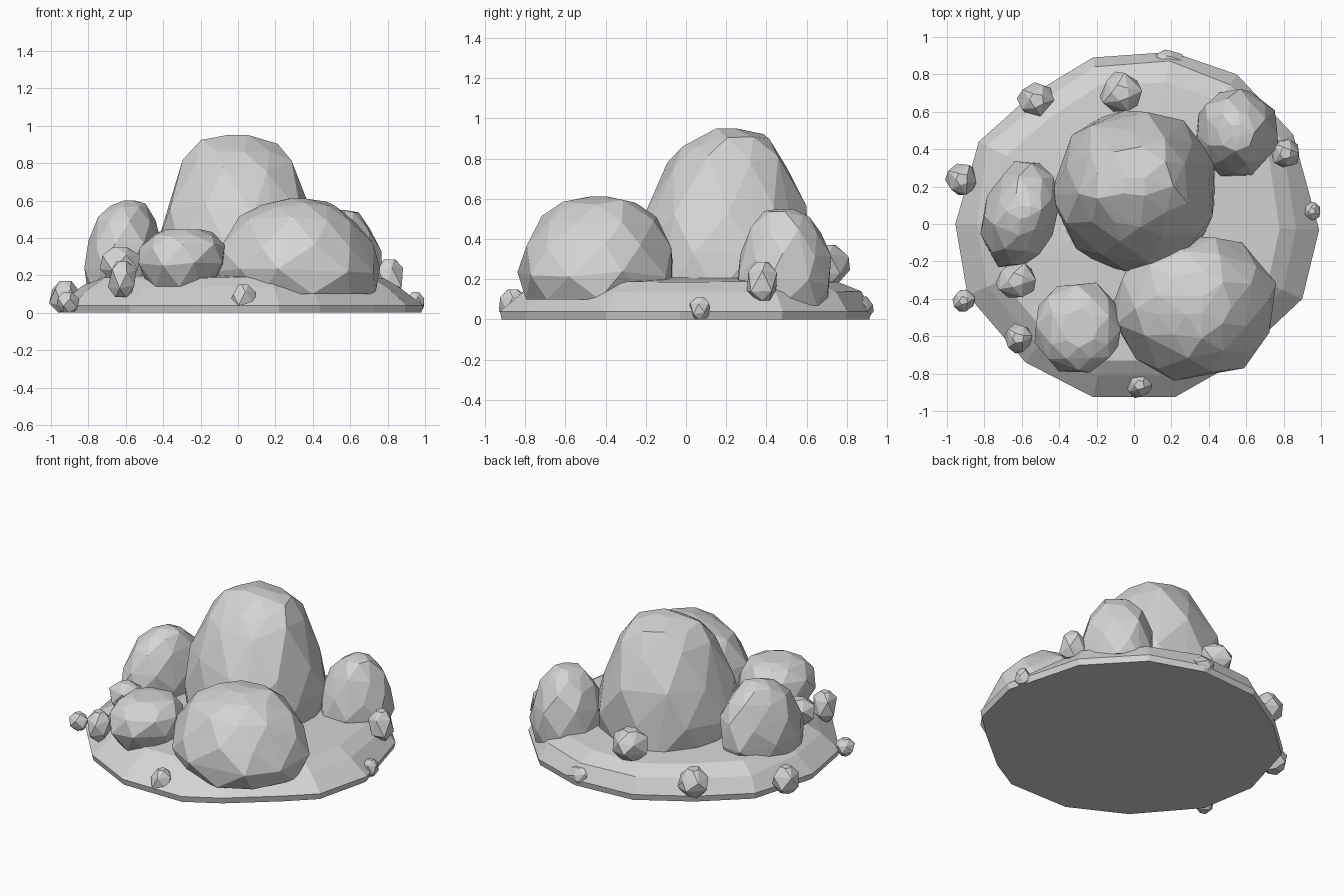
import bpy
import bmesh
import math
import random

default_cube = bpy.data.objects.get("Cube")
if default_cube:
    bpy.data.objects.remove(default_cube, do_unlink=True)

# One plain stone colour
stone = bpy.data.materials.new("stone grey")
stone.use_nodes = True
stone_colour = (0.66, 0.66, 0.66, 1)
stone.diffuse_color = stone_colour
stone.node_tree.nodes["Principled BSDF"].inputs["Base Color"].default_value = stone_colour

# Profiles: (share of height, share of width)
TALL = [(0, .96), (.25, 1), (.52, .9), (.8, .68), (.93, .48), (1, .16)]
ROUND = [(0, .92), (.25, 1.02), (.52, .95), (.78, .74), (.94, .46), (1, .16)]
BLUNT = [(0, .72), (.4, 1), (.72, .92), (.92, .7), (1, .4)]
PEBBLE = [(0, .5), (.3, 1), (.7, .95), (1, .4)]


def finish(name, bm):
    """Turn a bmesh into a flat-shaded stone object."""
    bmesh.ops.recalc_face_normals(bm, faces=bm.faces)
    mesh = bpy.data.meshes.new(name)
    bm.to_mesh(mesh)
    bm.free()
    mesh.materials.append(stone)
    obj = bpy.data.objects.new(name, mesh)
    bpy.context.collection.objects.link(obj)
    return obj


def rock(name, x_span, y_span, z_span, profile, crown=(0, 0), skew=0, sides=8, rough=.04, seed=1):
    """Faceted stone: the convex hull of staggered, roughened rings.
    crown is how far the top leans; skew slides the back sideways."""
    rng = random.Random(seed)
    (left, right), (front, back), (bottom, top) = x_span, y_span, z_span
    half_x, half_y = (right - left) / 2, (back - front) / 2
    bm = bmesh.new()
    for level, (height, width) in enumerate(profile):
        count = sides if width > .3 else 4
        for i in range(count):
            angle = math.tau * (i + level / 2 + rng.uniform(-.15, .15)) / count
            reach = width * (1 + rng.uniform(-rough, rough))
            lift = 0 if height in (0, 1) else rng.uniform(-rough, rough)
            y = half_y * reach * math.sin(angle)
            x = half_x * reach * math.cos(angle) + skew * y
            bm.verts.new((
                left + half_x + crown[0] * height + x,
                front + half_y + crown[1] * height + y,
                bottom + (top - bottom) * min(1, height + lift)))
    bmesh.ops.convex_hull(bm, input=bm.verts)
    loose = [v for v in bm.verts if not v.link_faces]
    bmesh.ops.delete(bm, geom=loose, context="VERTS")
    return finish(name, bm)


def ground_mound(name, outline, rings, peak):
    """Low mound: an irregular outline stepped inwards and upwards.
    Each ring is (scale, height, wobble, extra scale at the back)."""
    rng = random.Random(4)
    bm = bmesh.new()
    loops = []
    for scale, height, wobble, swell in rings:
        loop = []
        for x, y in outline:
            size = scale + (swell if y > .4 else 0) + rng.uniform(-wobble, wobble)
            loop.append(bm.verts.new((x * size, y * size, height + rng.uniform(-wobble, wobble) / 2)))
        loops.append(loop)
    count = len(outline)
    for lower, upper in zip(loops, loops[1:]):
        for i in range(count):
            j = (i + 1) % count
            bm.faces.new((lower[i], lower[j], upper[j], upper[i]))
    bm.faces.new(loops[0][::-1])
    middle = bm.verts.new((0, .1, peak))
    for i in range(count):
        bm.faces.new((loops[-1][i], loops[-1][(i + 1) % count], middle))
    return finish(name, bm)


# Ground
OUTLINE = [(-.22, -.925), (.22, -.925), (.44, -.8), (.73, -.56), (.9, -.4), (.99, -.03),
           (.85, .48), (.55, .8), (.2, .92), (-.22, .89), (-.55, .69), (-.83, .44),
           (-.955, 0), (-.89, -.38), (-.58, -.74)]
ground_mound("ground", OUTLINE,
             [(.99, 0, 0, 0), (1, .04, 0, 0), (.88, .135, .01, .06), (.79, .19, .01, .04)], .23)

# Boulders
rock("tall_boulder", (-.43, .45), (-.28, .62), (.12, .95), TALL, (-.01, .03), sides=9, seed=3)
rock("front_boulder", (-.11, .76), (-.83, -.05), (.1, .61), ROUND, (-.01, .01), sides=9, seed=5)
rock("small_front_boulder", (-.55, -.07), (-.81, -.3), (.14, .445), BLUNT, (.02, 0), seed=7)
rock("side_boulder", (-.82, -.41), (-.24, .33), (.12, .6), ROUND, (.03, .02), skew=.15, seed=8)
rock("back_boulder", (.32, .77), (.24, .72), (.07, .55), ROUND, (0, .02), seed=11)

# Pebbles: x, y, middle height, half width, half height
PEBBLES = [(-.52, .66, .12, .1, .09), (-.07, .7, .27, .115, .1), (-.92, .24, .085, .085, .085),
           (-.63, -.3, .26, .105, .09), (-.62, -.61, .18, .08, .095), (-.91, -.41, .055, .06, .055),
           (.03, -.86, .08, .07, .07), (.81, .38, .19, .08, .095), (.95, .07, .055, .05, .055),
           (.18, .88, .06, .085, .055)]
for number, (x, y, z, half, tall) in enumerate(PEBBLES, 1):
    depth = min(half, .93 - abs(y))
    rock(f"pebble_{number}", (x - half, x + half), (y - depth, y + depth), (z - tall, z + tall),
         PEBBLE, sides=5, rough=.08, seed=number)
